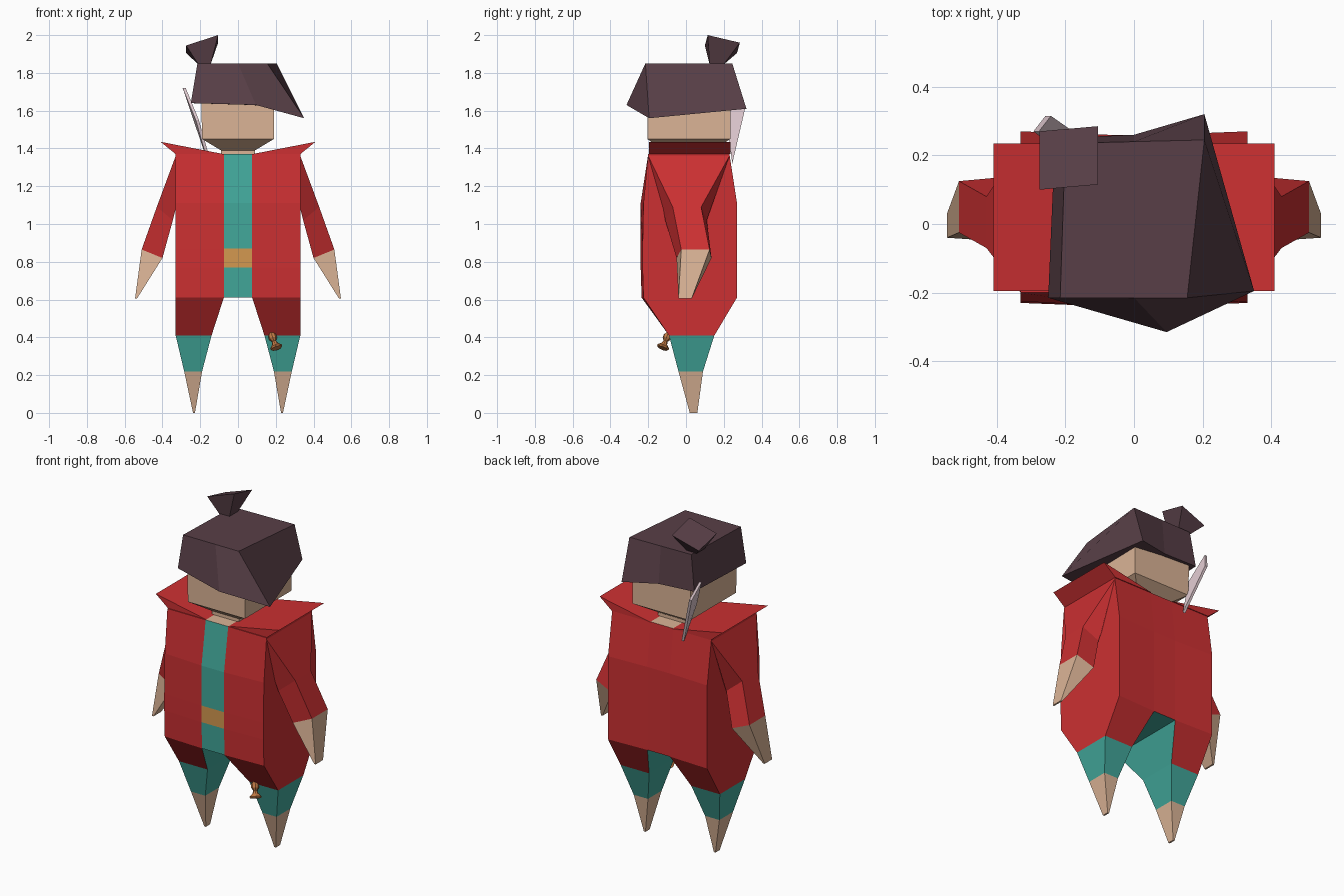
import bpy, bmesh, math
from mathutils import Vector

if "Cube" in bpy.data.objects:
    bpy.data.objects.remove(bpy.data.objects["Cube"], do_unlink=True)


def material(name, rgb):
    lin = [((c / 255 + 0.055) / 1.055) ** 2.4 for c in rgb] + [1.0]
    m = bpy.data.materials.new(name)
    m.use_nodes = True
    m.diffuse_color = lin
    m.node_tree.nodes["Principled BSDF"].inputs["Base Color"].default_value = lin
    return m


RED = material("coat_red", (204, 48, 50))
TEAL = material("cloth_teal", (66, 168, 155))
SKIN = material("skin", (219, 180, 150))
HAIR = material("dark_hair", (88, 63, 71))
GOLD = material("belt_gold", (212, 153, 80))
BLADE = material("pale_steel", (222, 200, 206))
COPPER = material("copper", (196, 124, 70))


def loft(name, loops, mats, rule=None):
    """Join matching loops of points into a closed flat-faced solid."""
    bm = bmesh.new()
    rings = [[bm.verts.new(p) for p in loop] for loop in loops]
    n = len(rings[0])
    for a, b in zip(rings, rings[1:]):
        for i in range(n):
            j = (i + 1) % n
            bm.faces.new((a[i], a[j], b[j], b[i]))
    for r in (rings[0], rings[-1]):
        if n % 2:
            bm.faces.new(r)
        else:
            for i in range(n // 2 - 1):
                bm.faces.new((r[i], r[i + 1], r[n - 2 - i], r[n - 1 - i]))
    bmesh.ops.recalc_face_normals(bm, faces=bm.faces)
    if rule:
        for f in bm.faces:
            f.material_index = rule(f.calc_center_median(), f.normal)
    me = bpy.data.meshes.new(name)
    bm.to_mesh(me)
    bm.free()
    for m in mats:
        me.materials.append(m)
    ob = bpy.data.objects.new(name, me)
    bpy.context.collection.objects.link(ob)
    return ob


def flip(loops, s):
    return [[(s * x, y, z) for x, y, z in loop] for loop in loops]


def rect(x0, x1, y0, y1, z):
    return [(x0, y0, z), (x1, y0, z), (x1, y1, z), (x0, y1, z)]


# Torso: coat with a central shirt strip and belt
def torso_ring(z, front, front_mid, back, back_mid):
    xs = (-0.33, -0.075, 0.075, 0.33)
    fy = (front, front_mid, front_mid, front)
    by = (back, back_mid, back_mid, back)
    return ([(x, y, z) for x, y in zip(xs, fy)]
            + [(x, y, z) for x, y in zip(xs[::-1], by)])


def torso_rule(c, n):
    if abs(c.x) > 0.076:
        return 0
    if n.z > 0.9:
        return 2
    if n.z < -0.9:
        return 1
    if n.y < -0.5:
        return 3 if 0.77 < c.z < 0.87 else 1
    return 0


loft("coat_torso", [
    torso_ring(1.37, -0.20, -0.20, 0.23, 0.23),
    torso_ring(1.11, -0.225, -0.24, 0.27, 0.26),
    torso_ring(0.87, -0.23, -0.24, 0.27, 0.26),
    torso_ring(0.77, -0.23, -0.24, 0.27, 0.26),
    torso_ring(0.61, -0.225, -0.235, 0.27, 0.26),
], [RED, TEAL, SKIN, GOLD], torso_rule)


# Legs: coat tail, teal trouser, bare pointed foot
def leg_rule(c, n):
    if c.z < 0.22:
        return 2
    if c.z < 0.41:
        return 1
    return 1 if abs(c.x) < 0.15 else 0


leg = [
    [(0.075, -0.235, 0.61), (0.33, -0.225, 0.61), (0.33, 0.27, 0.61), (0.075, 0.26, 0.61)],
    rect(0.14, 0.33, -0.09, 0.15, 0.41),
    rect(0.19, 0.285, -0.04, 0.09, 0.22),
    rect(0.228, 0.238, 0.02, 0.06, 0.0),
]

# Sleeve and hand sections: outer front, outer back, inner back, inner front
wrist = [(0.51, -0.025, 0.865), (0.51, 0.125, 0.865), (0.40, 0.135, 0.82), (0.40, -0.05, 0.82)]
sleeve = [
    [(0.33, -0.20, 1.36), (0.33, 0.23, 1.36), (0.33, 0.12, 1.08), (0.33, -0.12, 1.08)],
    [(0.43, -0.07, 1.09), (0.43, 0.08, 1.09), (0.345, 0.11, 1.02), (0.345, -0.11, 1.02)],
    wrist,
]
hand = [wrist, [(0.545, -0.04, 0.605), (0.545, 0.03, 0.605),
                (0.535, 0.03, 0.605), (0.535, -0.04, 0.605)]]

# Collar flap: wedge swept from front to back
collar = [[(0.075, y, 1.37), (0.41, y, 1.435), (0.33, y, 1.37)] for y in (-0.195, 0.235)]

for side, s in (("left", 1), ("right", -1)):
    loft(side + "_leg", flip(leg, s), [RED, TEAL, SKIN], leg_rule)
    loft(side + "_sleeve", flip(sleeve, s), [RED])
    loft(side + "_hand", flip(hand, s), [SKIN])
    loft(side + "_collar", flip(collar, s), [RED])

# Neck and head with a tapered jaw
loft("head", [
    rect(-0.09, 0.09, -0.12, 0.14, 1.365),
    rect(-0.09, 0.09, -0.12, 0.14, 1.39),
    rect(-0.19, 0.19, -0.205, 0.235, 1.45),
    rect(-0.195, 0.19, -0.205, 0.235, 1.68),
], [SKIN])

# Hair cap with a swept fringe
loft("hair", [
    [(-0.25, -0.215, 1.64), (0.095, -0.315, 1.63), (0.35, -0.195, 1.56),
     (0.205, 0.32, 1.61), (0.0, 0.26, 1.63), (-0.23, 0.25, 1.64)],
    [(-0.215, -0.215, 1.85), (0.0, -0.215, 1.85), (0.155, -0.215, 1.85),
     (0.205, 0.245, 1.85), (0.0, 0.24, 1.85), (-0.20, 0.235, 1.85)],
], [HAIR])

# Topknot flaring upward
loft("topknot", [
    rect(-0.21, -0.145, 0.125, 0.20, 1.845),
    [(-0.275, 0.10, 1.945), (-0.105, 0.115, 2.0), (-0.105, 0.285, 1.96), (-0.275, 0.27, 1.905)],
], [HAIR])

# Thin blade tucked behind the shoulder
loft("back_blade", [
    [(x - 0.150, 0.245, 1.32), (x - 0.215, 0.215, 1.55),
     (x - 0.285, 0.27, 1.72), (x - 0.25, 0.315, 1.62)]
    for x in (-0.008, 0.008)
], [BLADE])

# Small flared charm hanging on the left thigh
profile = [(0.010, 0.0), (0.022, 0.018), (0.022, 0.036), (0.011, 0.052),
           (0.016, 0.068), (0.034, 0.085), (0.030, 0.094)]
rings = [[(r * math.cos(i * math.pi / 4), r * math.sin(i * math.pi / 4), h)
          for i in range(8)] for r, h in profile]
charm = loft("thigh_charm", rings, [COPPER])
axis = Vector((0.03, -0.035, -0.085))
charm.rotation_mode = "QUATERNION"
charm.rotation_quaternion = axis.to_track_quat("Z", "Y")
charm.location = (0.175, -0.09, 0.425)
